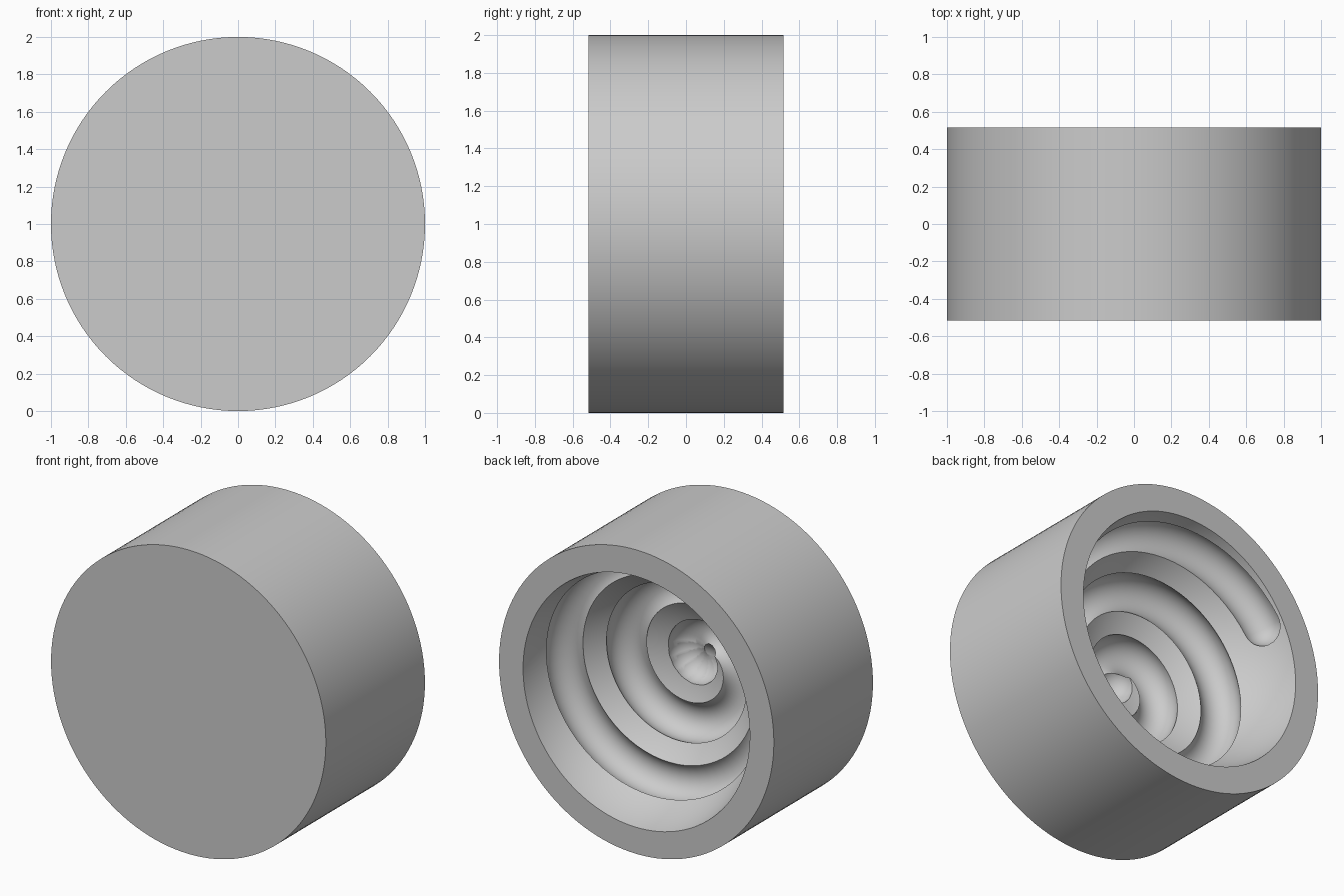
import bpy, bmesh
from math import sin, cos, pi, radians
from mathutils import Matrix, Vector

cube = bpy.data.objects.get("Cube")
if cube:
    bpy.data.objects.remove(cube, do_unlink=True)

DEPTH = 1.03          # block thickness along y
BOWL = 0.841          # bowl sphere radius
LIFT = 0.16           # sphere centre beyond the rim plane
GROOVE = 0.12         # groove radius
RATE = radians(26.2) / (2 * pi)   # polar growth per radian of turn
TURN = radians(955)   # total sweep of the spiral
END = radians(149.5)  # azimuth of the outer end
START = 2.1           # sweep where the tube takes over from the balls
CENTRE = Vector((0, DEPTH / 2 + LIFT, 1))
TO_Y = Matrix.Rotation(pi / 2, 4, 'X')


def make_object(name, bm):
    bmesh.ops.recalc_face_normals(bm, faces=bm.faces)
    mesh = bpy.data.meshes.new(name)
    bm.to_mesh(mesh)
    bm.free()
    obj = bpy.data.objects.new(name, mesh)
    bpy.context.collection.objects.link(obj)
    return obj


def ball(name, centre, radius, u, v):
    bm = bmesh.new()
    bmesh.ops.create_uvsphere(bm, u_segments=u, v_segments=v, radius=radius,
                              matrix=Matrix.Translation(centre) @ TO_Y)
    return make_object(name, bm)


def spiral(t):
    """Point on the bowl surface after sweeping by angle t from the bottom."""
    polar, az = RATE * t, END - TURN + t
    return CENTRE + BOWL * Vector((sin(polar) * cos(az), -cos(polar), sin(polar) * sin(az)))


def groove_tube(sides=32, steps=150, cap=8):
    """Round tube along the spiral with hemispherical ends."""
    angles = [pi / 2 * i / cap for i in range(1, cap)]
    stations = [(START, -cos(a), sin(a)) for a in angles]
    stations += [(START + (TURN - START) * i / steps, 0, 1) for i in range(steps + 1)]
    stations += [(TURN, cos(a), sin(a)) for a in reversed(angles)]
    bm = bmesh.new()
    rings = []
    for t, push, scale in stations:
        p = spiral(t)
        tangent = (spiral(t + 0.01) - spiral(t - 0.01)).normalized()
        side = tangent.cross(p - CENTRE).normalized()
        out = side.cross(tangent)
        mid = p + tangent * push * GROOVE
        rings.append([bm.verts.new(mid + GROOVE * scale * (out * cos(a) + side * sin(a)))
                      for a in (2 * pi * k / sides for k in range(sides))])
    for r, s in zip(rings, rings[1:]):
        for k in range(sides):
            n = (k + 1) % sides
            bm.faces.new((r[k], r[n], s[n], s[k]))
    bm.faces.new(rings[0])
    bm.faces.new(rings[-1])
    return make_object("groove_cutter", bm)


# Solid round block lying along y
bm = bmesh.new()
bmesh.ops.create_cone(bm, cap_ends=True, segments=128, radius1=1, radius2=1, depth=DEPTH,
                      matrix=Matrix.Translation((0, 0, 1)) @ TO_Y)
block = make_object("round_block", bm)

# Rounded bowl, spiral groove and its tightly curled inner start
cutters = [ball("bowl_cutter", CENTRE, BOWL, 128, 65), groove_tube()]
for i in range(7):
    cutters.append(ball("start_cutter", spiral(START * i / 7), GROOVE - 0.001, 32, 17))

bpy.ops.object.select_all(action='DESELECT')
block.select_set(True)
bpy.context.view_layer.objects.active = block
for cutter in cutters:
    cutter.hide_render = True
    mod = block.modifiers.new("cut", 'BOOLEAN')
    mod.operation = 'DIFFERENCE'
    mod.solver = 'EXACT'
    mod.object = cutter
    bpy.ops.object.modifier_apply(modifier=mod.name)
    bpy.data.objects.remove(cutter, do_unlink=True)

# Plain grey finish
grey = bpy.data.materials.new("plain_grey")
grey.use_nodes = True
colour = (0.6, 0.6, 0.6, 1)
grey.diffuse_color = colour
grey.node_tree.nodes["Principled BSDF"].inputs["Base Color"].default_value = colour
block.data.materials.clear()
block.data.materials.append(grey)
for face in block.data.polygons:
    face.material_index = 0
bpy.ops.object.shade_smooth_by_angle(angle=radians(30))
